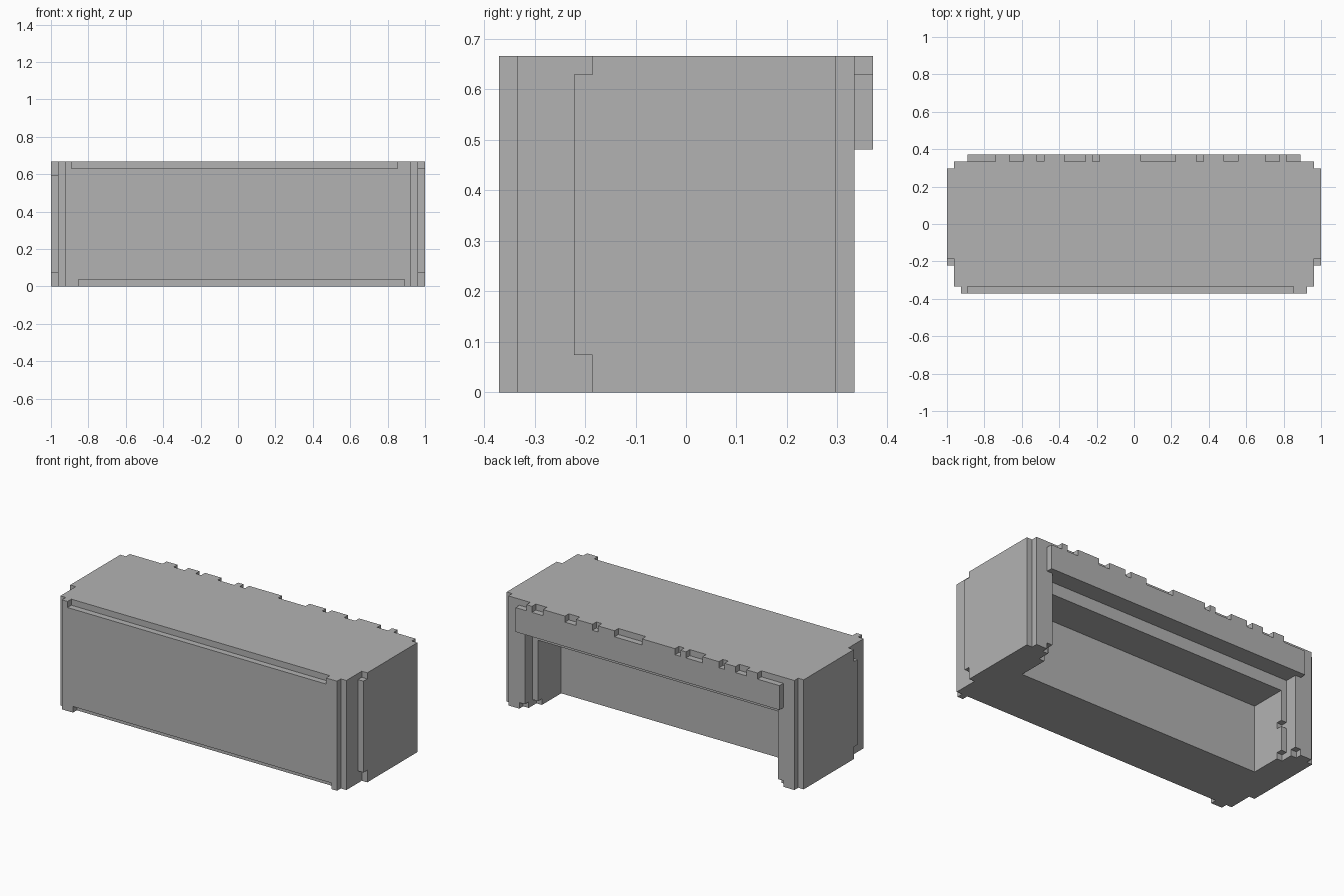
import bpy, bmesh
from mathutils import Vector

if "Cube" in bpy.data.objects:
    bpy.data.objects.remove(bpy.data.objects["Cube"])

U = 1 / 27                      # one block; the body is 54 x 20 x 18 blocks
cells = set()


def span(box):
    x0, x1, y0, y1, z0, z1 = box
    return {(x, y, z) for x in range(x0, x1) for y in range(y0, y1)
            for z in range(z0, z1)}


def add(*box):
    cells.update(span(box))


def cut(*box):
    cells.difference_update(span(box))


def both(op, x0, x1, *rest):
    """Apply to a box and its mirror image across x."""
    op(x0, x1, *rest)
    op(-x1, -x0, *rest)


# main body and thin front panel
add(-26, 26, -9, 9, 0, 18)
add(-25, 25, -10, -9, 0, 18)

# shallow grooves along the top and bottom of the front panel
cut(-24, 23, -10, -9, 17, 18)
cut(-23, 24, -10, -9, 0, 1)

# side panels with a shorter front strip
both(add, 26, 27, -5, 8, 0, 18)
add(26, 27, -6, -5, 2, 17)
add(-27, -26, -6, -5, 2, 16)

# stepped opening in the back, between two posts
cut(-22, 22, 1, 7, 0, 11)
cut(-23, 23, 7, 9, 0, 13)

# small chips on the post corners
both(cut, 23, 24, 8, 9, 0, 1)
both(cut, 22, 23, 6, 7, 0, 1)
cut(-23, -22, 6, 7, 5, 6)

# raised back lip with an irregular row of notches
add(-24, 24, 9, 10, 13, 18)
for a, b in ((-24, -20), (-18, -16), (-14, -13), (-10, -7), (-6, -5),
             (1, 6), (9, 10), (13, 15), (19, 21), (22, 24)):
    cut(a, b, 9, 10, 17, 18)

# skin the occupied blocks with outer faces only
bm = bmesh.new()
verts = {}


def vert(p):
    if p not in verts:
        verts[p] = bm.verts.new(Vector(p) * U)
    return verts[p]


for c in cells:
    for axis in range(3):
        for side in (0, 1):
            n = list(c)
            n[axis] += 1 if side else -1
            if tuple(n) in cells:
                continue
            i, j = (axis + 1) % 3, (axis + 2) % 3
            ring = []
            for di, dj in ((0, 0), (1, 0), (1, 1), (0, 1)):
                p = list(c)
                p[axis] += side
                p[i] += di
                p[j] += dj
                ring.append(vert(tuple(p)))
            bm.faces.new(ring if side else ring[::-1])

# merge coplanar squares into large flat faces
bmesh.ops.dissolve_limit(bm, angle_limit=0.01, verts=bm.verts[:],
                         edges=bm.edges[:])
bmesh.ops.triangulate(bm, faces=bm.faces[:])

mesh = bpy.data.meshes.new("counter_body")
bm.to_mesh(mesh)
bm.free()
grey = bpy.data.materials.new("light_grey")
grey.diffuse_color = (0.45, 0.45, 0.45, 1)
grey.use_nodes = True
grey.node_tree.nodes["Principled BSDF"].inputs["Base Color"].default_value = grey.diffuse_color
mesh.materials.append(grey)
bpy.context.collection.objects.link(bpy.data.objects.new("counter_body", mesh))
